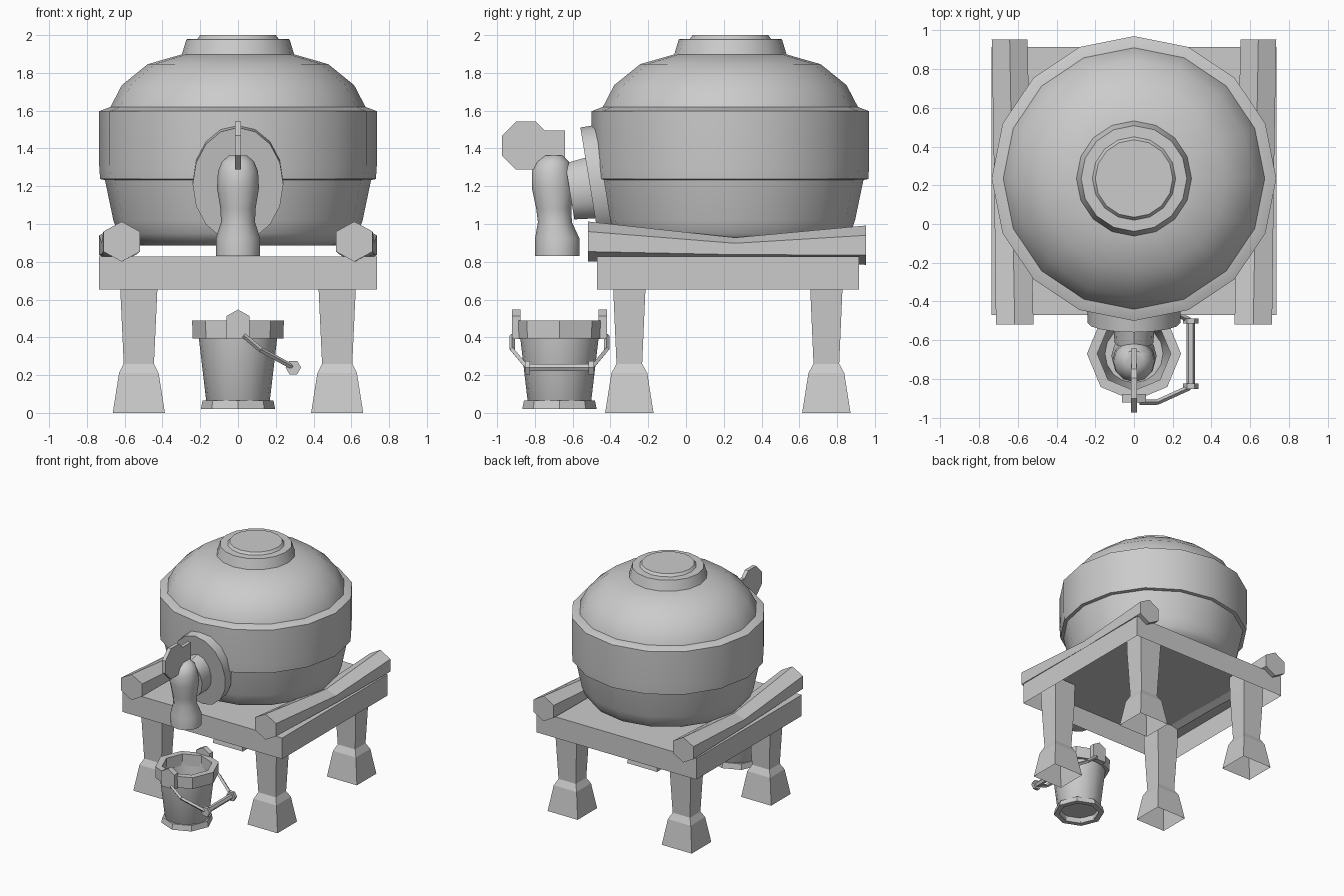
import bpy, bmesh, math
from mathutils import Matrix, Vector

if "Cube" in bpy.data.objects:
    bpy.data.objects.remove(bpy.data.objects["Cube"], do_unlink=True)

GREY = (0.6, 0.6, 0.6, 1)
grey = bpy.data.materials.new("plain grey")
grey.use_nodes = True
grey.diffuse_color = GREY
grey.node_tree.nodes["Principled BSDF"].inputs["Base Color"].default_value = GREY


def finish(name, bm, smooth=None):
    bmesh.ops.recalc_face_normals(bm, faces=bm.faces)
    mesh = bpy.data.meshes.new(name)
    bm.to_mesh(mesh)
    bm.free()
    mesh.materials.append(grey)
    ob = bpy.data.objects.new(name, mesh)
    bpy.context.collection.objects.link(ob)
    if smooth:
        bpy.ops.object.select_all(action='DESELECT')
        ob.select_set(True)
        bpy.context.view_layer.objects.active = ob
        bpy.ops.object.shade_smooth_by_angle(angle=math.radians(smooth))
    return ob


def ring(center, rx, ry, n, turn=0.0, frame=Matrix()):
    """Oval of n points, in the xy plane of the given frame."""
    pts = []
    for i in range(n):
        a = math.radians(turn) + math.tau * i / n
        pts.append(frame @ (Vector(center) + Vector((rx * math.cos(a), ry * math.sin(a), 0))))
    return pts


def loft(name, rings, smooth=None, start=True, end=True):
    """Skin a row of rings, with optional end caps."""
    bm = bmesh.new()
    rows = [[bm.verts.new(p) for p in r] for r in rings]
    n = len(rows[0])
    for a, b in zip(rows, rows[1:]):
        for i in range(n):
            j = (i + 1) % n
            bm.faces.new((a[i], a[j], b[j], b[i]))
    if start:
        bm.faces.new(rows[0])
    if end:
        bm.faces.new(rows[-1])
    return finish(name, bm, smooth)


def lathe(name, profile, n, x=0, y=0, turn=0.0, smooth=None):
    return loft(name, [ring((x, y, z), r, r, n, turn) for r, z in profile], smooth)


def rod(name, a, b, r, n=6):
    a, b = Vector(a), Vector(b)
    frame = Matrix.Translation(a) @ (b - a).to_track_quat('Z', 'Y').to_matrix().to_4x4()
    return loft(name, [ring((0, 0, h), r, r, n, 0, frame) for h in (0, (b - a).length)])


def plate(name, outline, offset):
    """Extrude a flat outline along an offset."""
    return loft(name, [outline, [Vector(p) + Vector(offset) for p in outline]])


# Barrel: lower bowl, belt with lip, dome and lid
BY = 0.235
lathe("barrel_bowl", [(0.53, 0.885), (0.60, 0.91), (0.635, 0.95), (0.66, 1.02), (0.708, 1.25)],
      16, y=BY, smooth=40)
lathe("barrel_belt", [(0.70, 1.232), (0.73, 1.238), (0.735, 1.31), (0.735, 1.597), (0.675, 1.62)],
      16, y=BY, smooth=50)
lathe("barrel_dome", [(0.68, 1.60), (0.675, 1.62), (0.615, 1.735), (0.478, 1.846), (0.29, 1.90)],
      16, y=BY, smooth=40)
lathe("barrel_lid", [(0.298, 1.895), (0.273, 1.978), (0.215, 1.98), (0.20, 2.0)],
      16, y=BY, smooth=30)

# Table top, hollow underneath
table = []
for z in (0.652, 0.827):
    table.append([Vector((x, y, z)) for x, y in
                  ((-0.735, -0.47), (0.735, -0.47), (0.735, 0.915), (-0.735, 0.915))])
loft("table_top", table, start=False)

# Flared legs and sagging hexagonal logs on both sides
for side, label in ((1, "left"), (-1, "right")):
    for y, end in ((-0.3, "front"), (0.743, "back")):
        rings = []
        for z, hx, hy in ((0, 0.138, 0.128), (0.21, 0.105, 0.095), (0.26, 0.08, 0.068),
                          (0.65, 0.098, 0.085), (0.82, 0.10, 0.087)):
            rings.append(ring((side * 0.525, y, z), hx, hy, 4, 45))
            for p in rings[-1]:
                p.x = side * 0.525 + math.copysign(hx, p.x - side * 0.525)
                p.y = y + math.copysign(hy, p.y - y)
        loft(f"{end}_{label}_leg", rings, start=False, end=False)
    logs = []
    for x, y, z, rx, rz in ((0.616, -0.518, 0.907, 0.112, 0.106),
                            (0.63, 0.26, 0.868, 0.107, 0.06),
                            (0.642, 0.953, 0.888, 0.107, 0.104)):
        frame = Matrix.Translation((side * x, y, z)) @ Matrix.Rotation(math.radians(90), 4, 'X')
        logs.append(ring((0, 0, 0), rx, rz, 6, 30, frame))
    loft(f"{label}_log", logs)

# Tap: tilted oval flange, neck, spout and flat key
tilt = Matrix.Translation((0, -0.51, 1.21)) @ Matrix.Rotation(math.radians(99.3), 4, 'X')
loft("tap_flange", [ring((0, 0, h), 0.24, 0.305, 16, 0, tilt) for h in (-0.08, 0)], 30)
loft("tap_neck", [ring((0, -0.02, h), rx, ry, 12, 0, tilt)
                  for h, rx, ry in ((-0.02, 0.11, 0.165), (0.11, 0.10, 0.15))], 40)
spout = []
for z, y, r in ((0.83, -0.682, 0.117), (0.925, -0.682, 0.117), (1.01, -0.694, 0.09),
                (1.08, -0.70, 0.093), (1.19, -0.705, 0.111), (1.28, -0.71, 0.106),
                (1.33, -0.705, 0.085), (1.363, -0.70, 0.048)):
    spout.append(ring((0, y, z), r, r, 12))
loft("tap_spout", spout, 45)
facing_x = Matrix.Translation((-0.015, -0.848, 1.415)) @ Matrix(
    ((0, 0, 1, 0), (1, 0, 0, 0), (0, 1, 0, 0), (0, 0, 0, 1)))
plate("tap_key", ring((0, 0, 0), 0.137, 0.137, 8, 22.5, facing_x), (0.03, 0, 0))
plate("tap_key_stem", [Vector((-0.014, y, z)) for y, z in
                       ((-0.80, 1.33), (-0.64, 1.33), (-0.64, 1.495), (-0.80, 1.495))],
      (0.028, 0, 0))

# Bucket: hollow body with rim and foot hoops
KY = -0.67
lathe("bucket_body", [(0.15, 0.075), (0.195, 0.47), (0.21, 0.42), (0.207, 0.393), (0.168, 0.06),
                      (0.155, 0.04), (0.15, 0.065)], 16, y=KY, smooth=40)


def hoop(name, inner, outer_low, outer_high, low, high):
    profile = [(inner, low), (outer_low, low), (outer_high, high), (inner, high), (inner, low)]
    loft(name, [ring((0, KY, z), r, r, 8) for r, z in profile], start=False, end=False)


hoop("bucket_rim", 0.19, 0.24, 0.243, 0.393, 0.488)
hoop("bucket_foot", 0.155, 0.197, 0.188, 0.02, 0.065)

# Bucket lugs, swinging arms and grip
for s, label in ((-1, "front"), (1, "back")):
    y = KY + s * 0.207
    plate(f"bucket_{label}_lug", [Vector((x, y, z)) for x, z in
                                  ((-0.062, 0.39), (0.062, 0.39), (0.062, 0.512),
                                   (0, 0.547), (-0.062, 0.512))], (0, s * 0.045, 0))
    bend = (0.12, KY + s * 0.25, 0.335)
    rod(f"{label}_arm_upper", (0.03, KY + s * 0.25, 0.41), bend, 0.014, 4)
    rod(f"{label}_arm_lower", bend, (0.285, KY + s * 0.175, 0.245), 0.014, 4)
    rod(f"{label}_grip_knob", (0.293, KY + s * 0.155, 0.24), (0.293, KY + s * 0.182, 0.24), 0.041)
rod("bucket_grip", (0.293, KY - 0.16, 0.24), (0.293, KY + 0.16, 0.24), 0.022)
